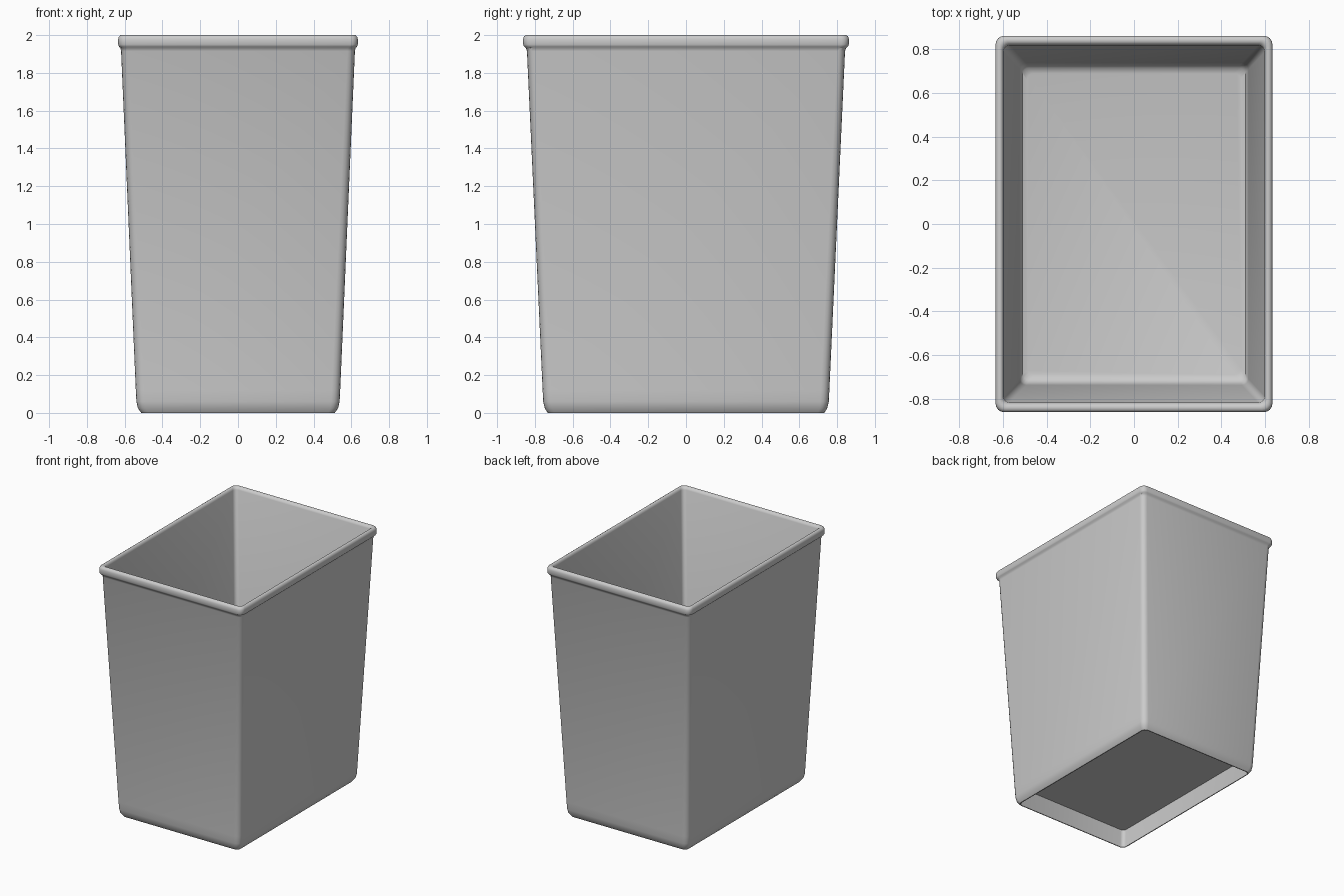
import bpy, bmesh, math

if "Cube" in bpy.data.objects:
    bpy.data.objects.remove(bpy.data.objects["Cube"], do_unlink=True)

grey = bpy.data.materials.new("light grey plastic")
grey.use_nodes = True
colour = (0.6, 0.6, 0.6, 1)
grey.diffuse_color = colour
grey.node_tree.nodes["Principled BSDF"].inputs["Base Color"].default_value = colour

CORNER_STEPS = 4


def rounded_ring(bm, hx, hy, z, r):
    """Horizontal rounded rectangle of vertices."""
    ring = []
    for quarter, (sx, sy) in enumerate([(1, 1), (-1, 1), (-1, -1), (1, -1)]):
        for i in range(CORNER_STEPS + 1):
            a = math.pi / 2 * (quarter + i / CORNER_STEPS)
            ring.append(bm.verts.new((sx * (hx - r) + r * math.cos(a),
                                      sy * (hy - r) + r * math.sin(a), z)))
    return ring


def loft(name, sections):
    """Skin a stack of rings and cap both ends."""
    bm = bmesh.new()
    rings = [rounded_ring(bm, *s) for s in sections]
    n = len(rings[0])
    for a, b in zip(rings, rings[1:]):
        for i in range(n):
            j = (i + 1) % n
            bm.faces.new((a[i], a[j], b[j], b[i]))
    bm.faces.new(rings[0][::-1])
    bm.faces.new(rings[-1])
    bmesh.ops.recalc_face_normals(bm, faces=bm.faces)
    mesh = bpy.data.meshes.new(name)
    bm.to_mesh(mesh)
    bm.free()
    mesh.materials.append(grey)
    obj = bpy.data.objects.new(name, mesh)
    bpy.context.collection.objects.link(obj)
    bpy.ops.object.select_all(action="DESELECT")
    obj.select_set(True)
    bpy.context.view_layer.objects.active = obj
    bpy.ops.object.shade_smooth_by_angle(angle=math.radians(40))
    return obj


# Each section: half width, half depth, height, corner radius
underside = [(0.50, 0.715, 0.14, 0.03), (0.505, 0.725, 0.0, 0.03)]
outer_wall = [(0.512, 0.732, 0.0, 0.035), (0.53, 0.748, 0.025, 0.04),
              (0.538, 0.756, 0.06, 0.045), (0.541, 0.759, 0.12, 0.045),
              (0.619, 0.842, 1.915, 0.04)]
rim = [(0.622, 0.848, 1.932, 0.04), (0.63, 0.857, 1.939, 0.04),
       (0.634, 0.862, 1.95, 0.04), (0.634, 0.862, 1.98, 0.04),
       (0.63, 0.858, 1.993, 0.04), (0.62, 0.848, 2.0, 0.035),
       (0.61, 0.835, 2.0, 0.03), (0.602, 0.825, 1.993, 0.03),
       (0.598, 0.818, 1.98, 0.03)]
inner_wall = [(0.524, 0.738, 0.23, 0.03), (0.52, 0.73, 0.19, 0.03),
              (0.51, 0.715, 0.168, 0.03), (0.49, 0.69, 0.16, 0.03)]

loft("waste_bin", underside + outer_wall + rim + inner_wall)
